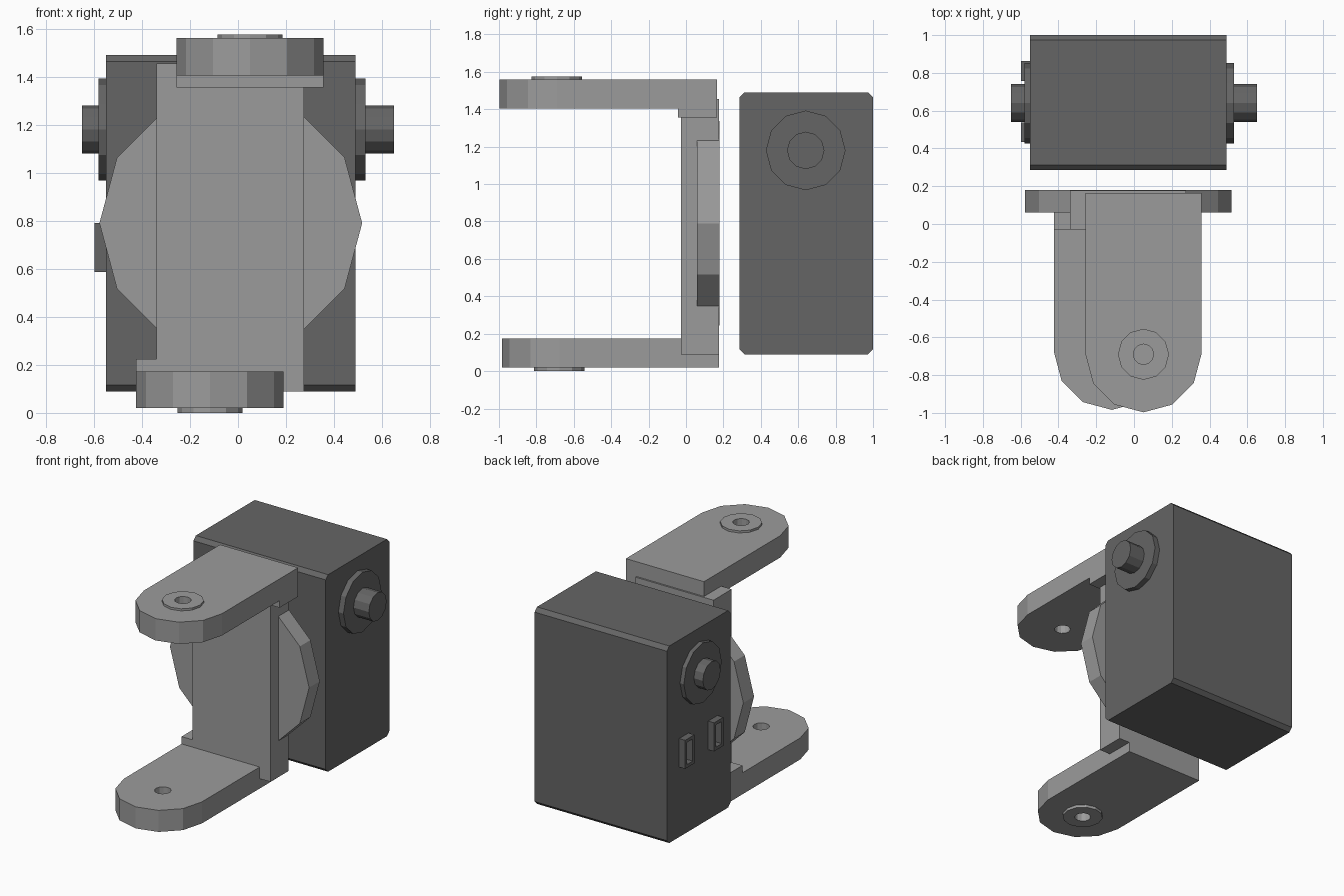
import bpy
import bmesh
from math import cos, sin, pi
from mathutils import Matrix

if "Cube" in bpy.data.objects:
    bpy.data.objects.remove(bpy.data.objects["Cube"], do_unlink=True)


def material(name, grey):
    mat = bpy.data.materials.new(name)
    mat.use_nodes = True
    colour = (grey, grey, grey, 1)
    mat.diffuse_color = colour
    mat.node_tree.nodes["Principled BSDF"].inputs["Base Color"].default_value = colour
    return mat


light = material("light grey plastic", 0.33)
dark = material("dark grey casing", 0.13)

# Each axis maps a flat outline (u, v) and its depth w to world space:
# x uses (y, z), y uses (z, x), z uses (x, y)
TURN = {
    "x": Matrix(((0, 0, 1, 0), (1, 0, 0, 0), (0, 1, 0, 0), (0, 0, 0, 1))),
    "y": Matrix(((0, 1, 0, 0), (0, 0, 1, 0), (1, 0, 0, 0), (0, 0, 0, 1))),
    "z": Matrix.Identity(4),
}


def ring(u, v, r, start=0, steps=12):
    return [(u + r * cos(start + i * pi / 6), v + r * sin(start + i * pi / 6))
            for i in range(steps)]


def rect(u0, u1, v0, v1):
    return [(u0, v0), (u1, v0), (u1, v1), (u0, v1)]


def extrude(name, mat, axis, lo, hi, *outlines):
    """Solid from a filled outline; further outlines become holes."""
    curve = bpy.data.curves.new(name + " outline", "CURVE")
    curve.dimensions = "2D"
    curve.fill_mode = "BOTH"
    curve.extrude = (hi - lo) / 2
    for outline in outlines:
        spline = curve.splines.new("POLY")
        spline.points.add(len(outline) - 1)
        for point, (u, v) in zip(spline.points, outline):
            point.co = (u, v, 0, 1)
        spline.use_cyclic_u = True
        spline.use_smooth = False
    helper = bpy.data.objects.new(name + " outline", curve)
    bpy.context.scene.collection.objects.link(helper)
    graph = bpy.context.evaluated_depsgraph_get()
    mesh = bpy.data.meshes.new_from_object(helper.evaluated_get(graph))
    bpy.data.objects.remove(helper)
    bpy.data.curves.remove(curve)

    bm = bmesh.new()
    bm.from_mesh(mesh)
    bmesh.ops.remove_doubles(bm, verts=bm.verts, dist=0.0001)
    bmesh.ops.transform(bm, verts=bm.verts,
                        matrix=TURN[axis] @ Matrix.Translation((0, 0, (lo + hi) / 2)))
    bmesh.ops.recalc_face_normals(bm, faces=bm.faces)
    bmesh.ops.dissolve_limit(bm, angle_limit=0.01, verts=bm.verts, edges=bm.edges)
    for face in bm.faces:
        face.smooth = False
    bm.to_mesh(mesh)
    bm.free()
    mesh.name = name
    mesh.materials.clear()
    mesh.materials.append(mat)
    obj = bpy.data.objects.new(name, mesh)
    bpy.context.scene.collection.objects.link(obj)
    return obj


# Motor casing with chamfered long edges
y0, y1, z0, z1, c = 0.285, 1.0, 0.09, 1.49, 0.027
casing = [(y0 + c, z0), (y1 - c, z0), (y1, z0 + c), (y1, z1 - c),
          (y1 - c, z1), (y0 + c, z1), (y0, z1 - c), (y0, z0 + c)]
extrude("motor_casing", dark, "x", -0.55, 0.49, casing)

# Output flange and shaft on both sides
for side, flange, shaft in (("right", (-0.58, -0.55), (-0.65, -0.58)),
                            ("left", (0.49, 0.53), (0.53, 0.65))):
    extrude(side + "_flange", dark, "x", *flange, ring(0.64, 1.18, 0.213))
    extrude(side + "_shaft", dark, "x", *shaft, ring(0.64, 1.18, 0.1))

# Two cable sockets: open rectangular rims on the right side
for label, y in (("front", 0.485), ("rear", 0.81)):
    extrude(label + "_socket", dark, "x", -0.597, -0.55,
            rect(y - 0.052, y + 0.052, 0.587, 0.79),
            rect(y - 0.033, y + 0.033, 0.61, 0.767))

# Bracket back plate and the mounting disc through it
extrude("bracket_plate", light, "z", 0.09, 1.455, rect(-0.34, 0.275, -0.028, 0.177))
extrude("mounting_disc", light, "y", 0.06, 0.18, ring(0.79, -0.03, 0.547))


# Bracket arms: round-ended bar with pin hole, raised boss and locking lip
def arm(name, x, y, back, lip_front, bar, boss, lip):
    r = 0.307
    hole = ring(x, y, 0.054)
    outline = ring(x, y, r, pi, 7) + [(x + r, back), (x - r, back)]
    extrude(name + "_arm", light, "z", *bar, outline, hole)
    extrude(name + "_boss", light, "z", *boss, ring(x, y, 0.135), hole)
    extrude(name + "_lip", light, "z", *lip, rect(x - r, x + r, lip_front, back))


arm("upper", 0.05, -0.69, 0.165, -0.043, (1.405, 1.56), (1.56, 1.575), (1.355, 1.405))
arm("lower", -0.117, -0.677, 0.177, -0.028, (0.02, 0.173), (0, 0.02), (0.173, 0.225))
